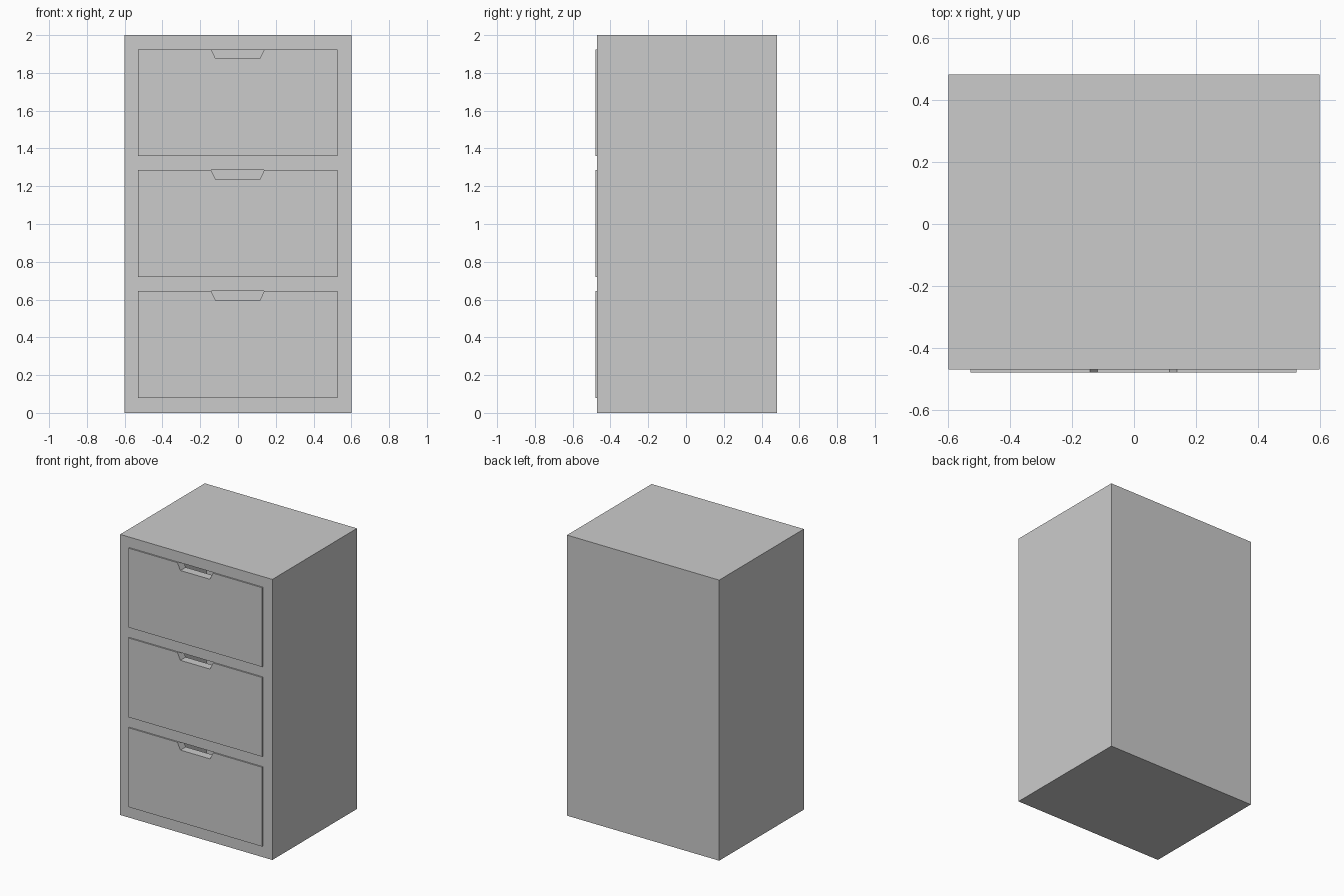
import bpy, bmesh

if "Cube" in bpy.data.objects:
    bpy.data.objects.remove(bpy.data.objects["Cube"])

grey = bpy.data.materials.new("cabinet grey")
grey.diffuse_color = (0.6, 0.6, 0.6, 1)
grey.use_nodes = True
grey.node_tree.nodes["Principled BSDF"].inputs["Base Color"].default_value = grey.diffuse_color

W, Y0, Y1, H = 0.6, -0.47, 0.483, 2.0      # carcass half width, front, back, height
PROUD, WALL = 0.01, 0.05                   # drawer thickness, wall thickness
DROP = 0.05                                # notch depth
TOPS = [0.645, 1.285, 1.925]               # drawer top edges
DRAWER_H = 0.565


def prism(name, outline, ya, yb):
    """Extrude an x-z outline from ya to yb."""
    bm = bmesh.new()
    face = bm.faces.new([bm.verts.new((x, ya, z)) for x, z in outline])
    res = bmesh.ops.extrude_face_region(bm, geom=[face])
    verts = [g for g in res["geom"] if isinstance(g, bmesh.types.BMVert)]
    bmesh.ops.translate(bm, verts=verts, vec=(0, yb - ya, 0))
    bmesh.ops.recalc_face_normals(bm, faces=bm.faces[:])
    me = bpy.data.meshes.new(name)
    bm.to_mesh(me)
    bm.free()
    me.materials.append(grey)
    ob = bpy.data.objects.new(name, me)
    bpy.context.collection.objects.link(ob)
    return ob


def rect(x, z0, z1):
    return [(-x, z0), (x, z0), (x, z1), (-x, z1)]


def notch(z):
    return [(-0.142, z), (-0.118, z - DROP), (0.115, z - DROP), (0.139, z)]


def cut(target, cutter):
    mod = target.modifiers.new("cut", 'BOOLEAN')
    mod.operation, mod.solver, mod.object = 'DIFFERENCE', 'EXACT', cutter
    cutter.hide_render = True
    cutter.hide_viewport = True


# hollow carcass with an opening behind each drawer's finger notch
carcass = prism("carcass", rect(W, 0, H), Y0, Y1)
cut(carcass, prism("inside_cutter", rect(W - WALL, WALL, H - WALL), Y0 + WALL, Y1 - WALL))
for i, z in enumerate(TOPS):
    cut(carcass, prism(f"notch_cutter_{i + 1}", notch(z), Y0 - 0.1, Y0 + WALL + 0.02))

# drawer fronts with the notch in the top edge
for i, z in enumerate(TOPS):
    b = z - DRAWER_H
    outline = [(0.526, z), (0.526, b), (-0.529, b), (-0.529, z)] + notch(z)
    prism(f"drawer_front_{i + 1}", outline, Y0 - PROUD, Y0)
